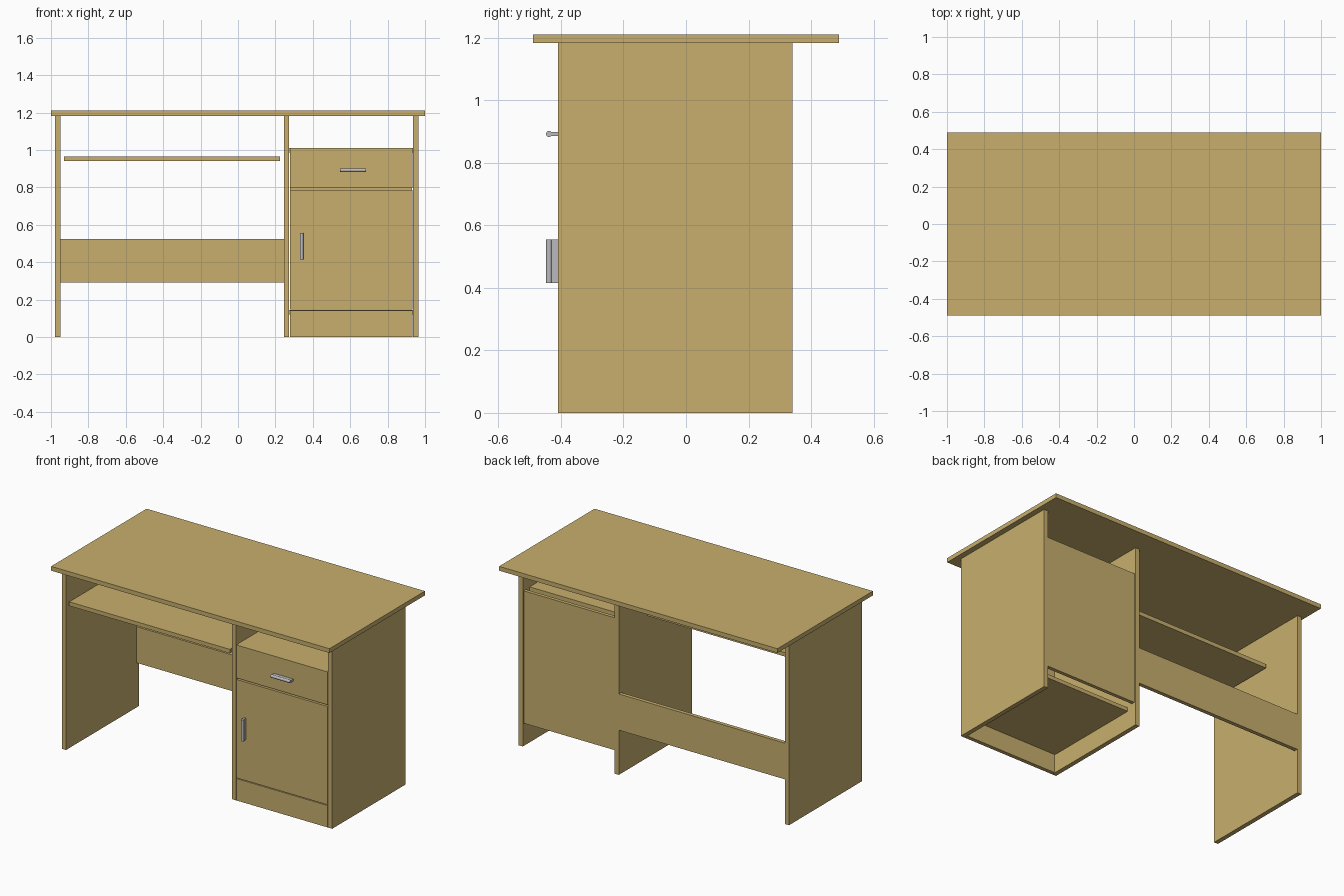
import bpy, math
from mathutils import Matrix

if "Cube" in bpy.data.objects:
    bpy.data.objects.remove(bpy.data.objects["Cube"])


def material(name, rgb):
    m = bpy.data.materials.new(name)
    m.diffuse_color = (*rgb, 1)
    m.use_nodes = True
    m.node_tree.nodes["Principled BSDF"].inputs["Base Color"].default_value = m.diffuse_color
    return m


WOOD = material("light wood", (0.58, 0.43, 0.155))
METAL = material("grey metal", (0.50, 0.50, 0.53))


def box(name, x, y, z, mat=WOOD):
    """Box from (min, max) ranges on each axis."""
    bpy.ops.mesh.primitive_cube_add(size=1)
    ob = bpy.context.object
    ob.name = name
    mid = [(r[0] + r[1]) / 2 for r in (x, y, z)]
    size = [r[1] - r[0] for r in (x, y, z)]
    ob.data.transform(Matrix.Translation(mid) @ Matrix.Diagonal((*size, 1)))
    ob.data.materials.append(mat)
    return ob


def handle(name, cx, cz, vertical):
    """Thin plate standing off the front with a round rod along its edge."""
    half, t = 0.07, 0.006
    dx, dz = (t, half) if vertical else (half, t)
    box(name + "_plate", (cx - dx, cx + dx), (-0.434, -0.408), (cz - dz, cz + dz), METAL)
    bpy.ops.mesh.primitive_cylinder_add(
        vertices=12, radius=0.0098, depth=2 * half, location=(cx, -0.438, cz),
        rotation=(0, 0 if vertical else math.pi / 2, 0))
    rod = bpy.context.object
    rod.name = name + "_rod"
    rod.data.materials.append(METAL)
    bpy.ops.object.shade_smooth_by_angle(angle=math.radians(40))


FRONT, BACK = -0.41, 0.34

# Desk top and the three upright panels
box("desk_top", (-1, 1), (-0.49, 0.49), (1.182, 1.21))
for name, x0 in (("left_side", -0.978), ("divider", 0.245), ("right_side", 0.935)):
    box(name, (x0, x0 + 0.029), (FRONT, BACK), (0, 1.182))

# Leg space: sliding tray and rear modesty panel
box("keyboard_tray", (-0.93, 0.225), (-0.405, 0.08), (0.94, 0.966))
box("modesty_panel", (-0.949, 0.245), (BACK - 0.026, BACK - 0.001), (0.29, 0.525))

# Cabinet carcass
CAB = (0.274, 0.935)
for name, z0 in (("cabinet_bottom", 0.12), ("cabinet_top", 0.985)):
    box(name, CAB, (-0.386, 0.27), (z0, z0 + 0.025))
box("cabinet_back", (0.278, 0.931), (0.312, 0.335), (0.15, 1.01))

# Cabinet fronts
FACE = (0.277, 0.932)
for name, z in (("kick_board", (0, 0.142)), ("cabinet_door", (0.147, 0.786)),
                ("drawer_front", (0.796, 1.01))):
    box(name, FACE, (FRONT, -0.385), z)

# Handles
handle("drawer_handle", 0.615, 0.892, False)
handle("door_handle", 0.34, 0.485, True)
